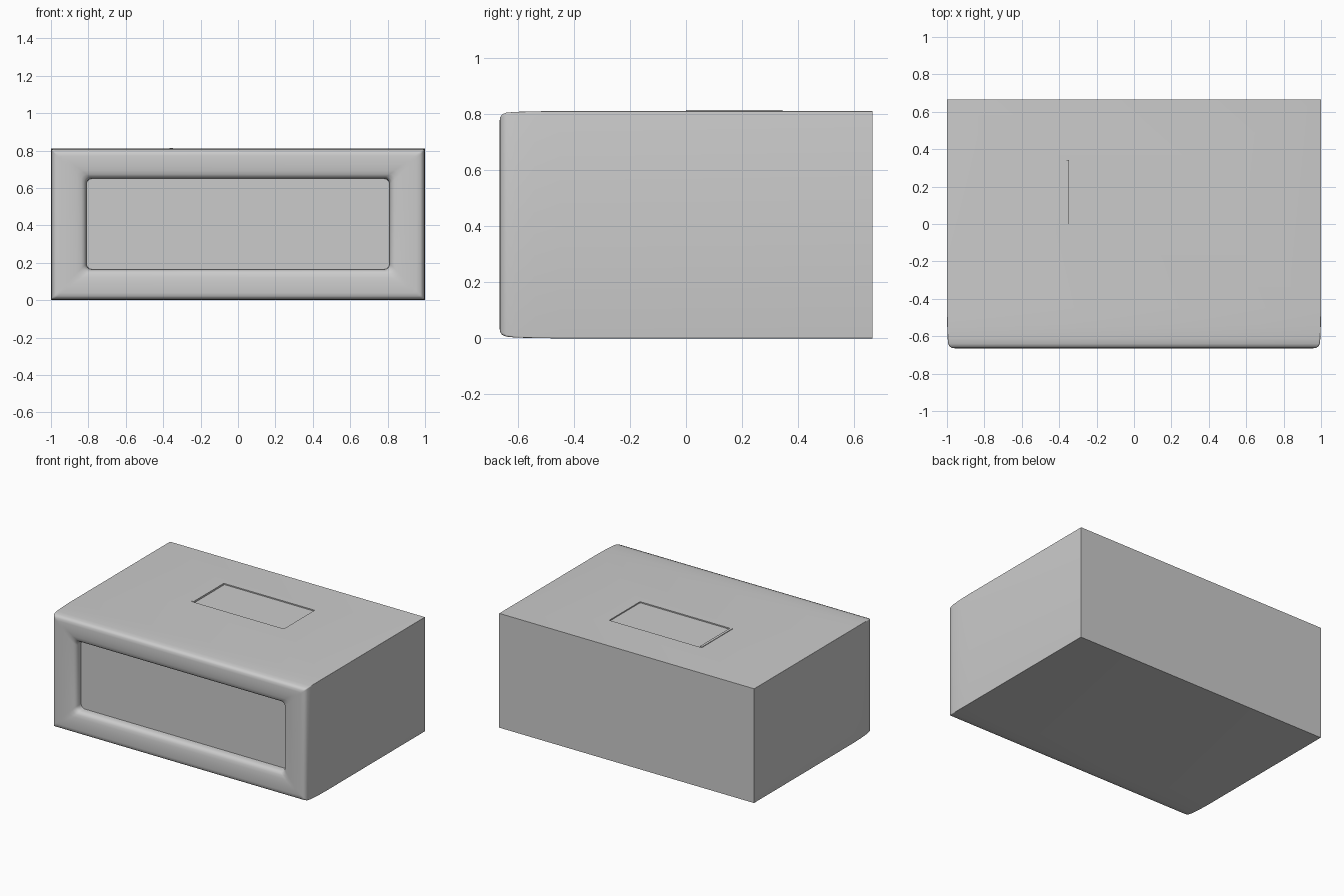
import bpy, bmesh, math

if "Cube" in bpy.data.objects:
    bpy.data.objects.remove(bpy.data.objects["Cube"])

H, D = 0.81, 0.665
ZC = H / 2


def finish(name, bm):
    bmesh.ops.recalc_face_normals(bm, faces=bm.faces)
    mesh = bpy.data.meshes.new(name)
    bm.to_mesh(mesh)
    bm.free()
    ob = bpy.data.objects.new(name, mesh)
    bpy.context.collection.objects.link(ob)
    return ob


def ring(bm, hw, hh, zc, y, r, seg=5):
    """Rounded rectangle of vertices in the xz plane."""
    out = []
    for k, (sx, sz) in enumerate(((1, 1), (-1, 1), (-1, -1), (1, -1))):
        for i in range(seg + 1):
            a = math.radians(90 * k + 90 * i / seg)
            out.append(bm.verts.new((sx * (hw - r) + r * math.cos(a), y,
                                     zc + sz * (hh - r) + r * math.sin(a))))
    return out


def box(name, x0, x1, y0, y1, z0, z1):
    bm = bmesh.new()
    bmesh.ops.create_cube(bm, size=1)
    for v in bm.verts:
        v.co = ((x0 + x1) / 2 + v.co.x * (x1 - x0),
                (y0 + y1) / 2 + v.co.y * (y1 - y0),
                (z0 + z1) / 2 + v.co.z * (z1 - z0))
    return finish(name, bm)


# Casing: sharp at the back, rounded front rim, soft lip rolling into the window
bm = bmesh.new()
profile = [  # inset from the outer walls, y, corner radius
    (0.0, D, 0.002), (0.0, -0.45, 0.002), (0.001, -0.54, 0.003),
    (0.003, -0.61, 0.005), (0.006, -0.64, 0.007), (0.012, -0.655, 0.009),
    (0.022, -0.662, 0.01), (0.04, -D, 0.012), (0.09, -0.664, 0.02),
    (0.12, -0.661, 0.025), (0.14, -0.656, 0.028), (0.153, -0.648, 0.03),
    (0.160, -0.636, 0.03), (0.163, -0.62, 0.03), (0.164, -0.60, 0.03)]
rings = []
for inset, y, r in profile:
    t = inset / 0.164
    rings.append(ring(bm, 1 - 0.19 * t, ZC - 0.1625 * t, ZC + 0.0025 * t, y, r))
for a, b in zip(rings, rings[1:]):
    n = len(a)
    for i in range(n):
        bm.faces.new((a[i], a[(i + 1) % n], b[(i + 1) % n], b[i]))
bm.faces.new(rings[0])
# Window panel at the bottom of the front recess
bm.faces.new(rings[-1])
casing = finish("casing", bm)

# Shallow lid recess in the top
cutter = box("lid_recess_cutter", -0.36, 0.36, 0.0, 0.345, H - 0.008, H + 0.1)
cutter.hide_render = True
cut = casing.modifiers.new("lid_recess", 'BOOLEAN')
cut.object = cutter
cut.operation = 'DIFFERENCE'
cut.solver = 'EXACT'
bpy.context.view_layer.objects.active = casing
casing.select_set(True)
bpy.ops.object.modifier_apply(modifier=cut.name)
bpy.data.objects.remove(cutter)
bpy.ops.object.shade_smooth_by_angle(angle=math.radians(35))

# Thin raised hinge strip along the left of the lid
box("lid_hinge", -0.366, -0.348, 0.0, 0.343, H - 0.01, H + 0.004)
